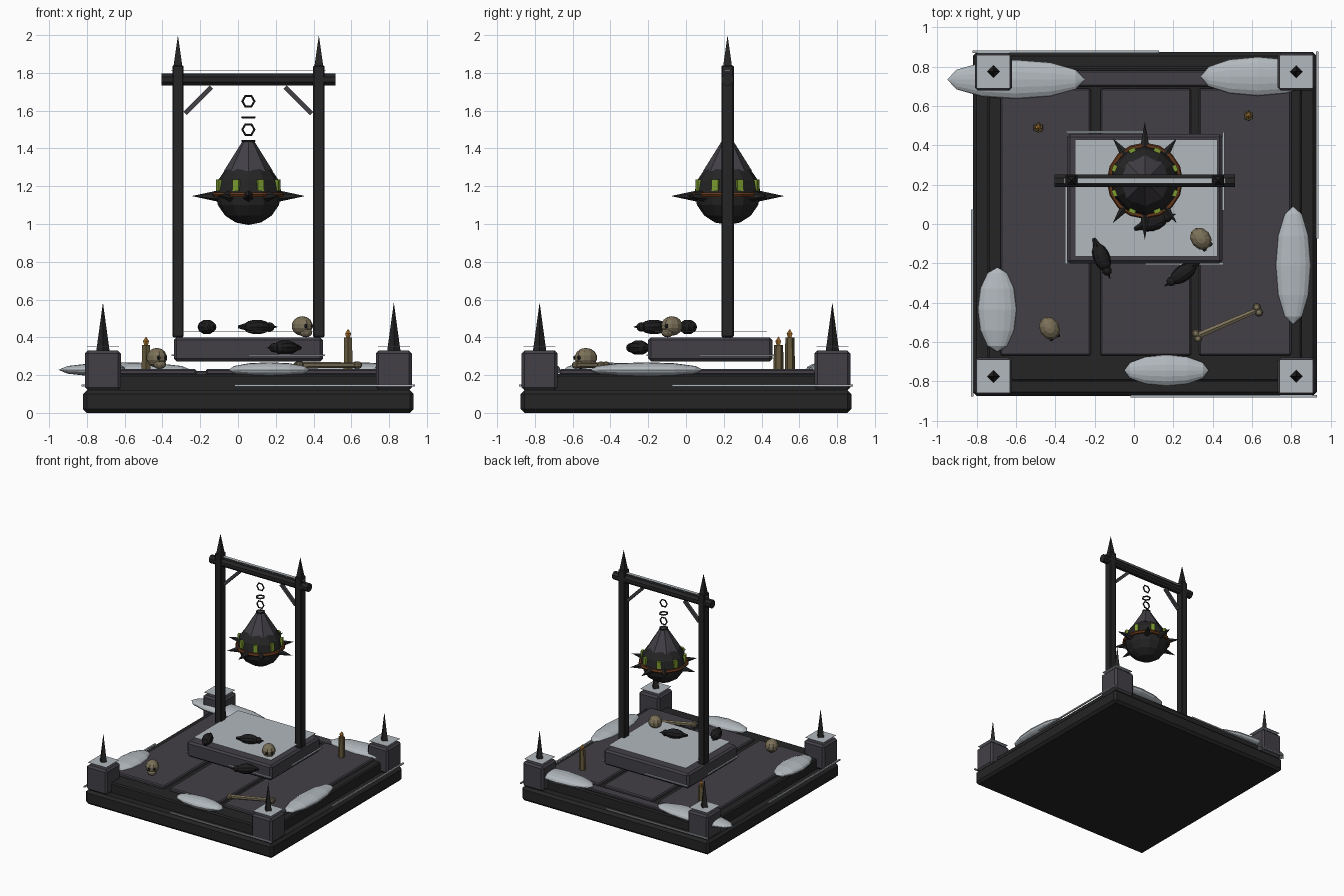
import bpy, bmesh
from math import sin, cos, pi, radians
from mathutils import Vector, Matrix

if "Cube" in bpy.data.objects:
    bpy.data.objects.remove(bpy.data.objects["Cube"])


def material(name, r, g, b):
    m = bpy.data.materials.new(name)
    m.use_nodes = True
    m.diffuse_color = (r, g, b, 1)
    m.node_tree.nodes["Principled BSDF"].inputs["Base Color"].default_value = (r, g, b, 1)
    return m


IRON = material("black iron", .018, .018, .018)
STONE = material("slate stone", .055, .051, .062)
SNOW = material("snow", .44, .48, .51)
RUST = material("rust", .13, .04, .012)
GLOW = material("green glow", .2, .32, .03)
BONE = material("old bone", .2, .165, .1)
WAX = material("candle wax", .13, .1, .045)
FLAME = material("flame", .5, .22, .04)
FEATHER = material("crow feather", .012, .012, .013)
CX, GY = .055, .22      # middle of the model in x, gallows line in y


def finish(name, bm, mat, matrix=Matrix()):
    mesh = bpy.data.meshes.new(name)
    bm.transform(matrix)
    bm.to_mesh(mesh)
    bm.free()
    mesh.materials.append(mat)
    ob = bpy.data.objects.new(name, mesh)
    bpy.context.collection.objects.link(ob)
    return ob


def box(name, x, y, z, mat, bevel=0.0):
    """Box from (min, max) pairs on each axis."""
    bm = bmesh.new()
    bmesh.ops.create_cube(bm, size=1)
    mid = Vector([(a + b) / 2 for a, b in (x, y, z)])
    size = [b - a for a, b in (x, y, z)]
    ob = finish(name, bm, mat, Matrix.Translation(mid) @ Matrix.Diagonal((*size, 1)))
    if bevel:
        mod = ob.modifiers.new("bevel", "BEVEL")
        mod.width, mod.segments = bevel, 1
    return ob


def rod(name, a, b, r1, r2, sides, mat, twist=0):
    """Tapered rod between two points."""
    a, b = Vector(a), Vector(b)
    bm = bmesh.new()
    bmesh.ops.create_cone(bm, cap_ends=True, segments=sides, radius1=r1, radius2=r2,
                          depth=(b - a).length)
    turn = (b - a).to_track_quat("Z", "Y").to_matrix().to_4x4()
    return finish(name, bm, mat, Matrix.Translation((a + b) / 2) @ turn @ Matrix.Rotation(twist, 4, "Z"))


def ball(name, at, size, mat, yaw=0, seg=10, rings=7, lengthwise=False):
    """Ellipsoid; lengthwise puts its poles on its own x axis."""
    bm = bmesh.new()
    bmesh.ops.create_uvsphere(bm, u_segments=seg, v_segments=rings, radius=1)
    if lengthwise:
        bm.transform(Matrix.Rotation(pi / 2, 4, "Y"))
    return finish(name, bm, mat, Matrix.Translation(at) @ Matrix.Rotation(radians(yaw), 4, "Z")
                  @ Matrix.Diagonal((*size, 1)))


def ring(name, at, major, minor, sides, mat, upright=False):
    bm = bmesh.new()
    loops = []
    for i in range(sides):
        a = 2 * pi * i / sides
        loops.append([bm.verts.new(((major + minor * cos(t)) * cos(a),
                                    (major + minor * cos(t)) * sin(a), minor * sin(t)))
                      for t in [k * pi / 3 for k in range(6)]])
    for i in range(sides):
        p, q = loops[i], loops[(i + 1) % sides]
        for k in range(6):
            n = (k + 1) % 6
            bm.faces.new((p[k], q[k], q[n], p[n]))
    turn = Matrix.Rotation(pi / 2 if upright else 0, 4, "X")
    return finish(name, bm, mat, Matrix.Translation(at) @ turn)


def around(half):
    return (CX - half, CX + half)


# Plinth, step and floor slabs
box("plinth", around(.875), (-.875, .875), (0, .12), IRON, .02)
box("step", around(.8), (-.8, .8), (.11, .205), IRON, .01)
for i, x in enumerate([(-.68, -.22), (-.17, .29), (.33, .8)]):
    box(f"floor_slab_{i}", x, (-.67, .69), (.2, .232), STONE, .008)
box("back_slab", (-.6, .71), (.7, .78), (.2, .222), STONE, .006)

# Corner posts with spikes and snow sheets
for sx in (-1, 1):
    for sy in (-1, 1):
        x, y = CX + sx * .77, sy * .775
        box("corner_post", (x - .095, x + .095), (y - .095, y + .095), (.12, .33), STONE, .015)
        rod("corner_spike", (x, y, .33), (x, y, .585), .035, 0, 4, IRON)
        box("post_snow", (x - .085, x + .085), (y - .085, y + .085), (.35, .352), SNOW)


def ledge_snow(half_x, y0, y1, z, length):
    """Thin snow bars running partway along each side of a block."""
    x0, x1, t = CX - half_x, CX + half_x, .006
    for x, y in [((x1 - length, x1), (y0 - t, y0 + t)), ((x0, x0 + length), (y1 - t, y1 + t)),
                 ((x0 - t, x0 + t), (y0, y0 + length)), ((x1 - t, x1 + t), (y1 - length, y1))]:
        box("ledge_snow", x, y, (z - .005, z + .005), SNOW)


ledge_snow(.877, -.877, .877, .145, .95)
ledge_snow(.4, -.203, .468, .305, .4)

# Altar with a sheet of snow over it
box("altar", around(.395), (-.2, .457), (.272, .4), STONE, .015)
box("altar_snow", (-.3, .425), (-.165, .43), (.428, .432), SNOW)

# Gallows frame
for s in (-1, 1):
    x = CX + s * .373
    box("gallows_post", (x - .03, x + .03), (GY - .033, GY + .033), (.4, 1.84), IRON, .006)
    rod("gallows_spike", (x, GY, 1.8), (x, GY, 2), .04, 0, 4, IRON, pi / 4)
    rod("brace", (CX + s * .335, GY, 1.585), (CX + s * .195, GY, 1.725), .017, .017, 4, STONE, pi / 4)
rod("cross_beam", (CX - .46, GY, 1.765), (CX + .46, GY, 1.765), .034, .034, 8, IRON, pi / 8)
box("beam_snow", around(.41), (GY - .014, GY + .014), (1.812, 1.815), SNOW)

# Chain links
for i, z in enumerate((1.65, 1.565, 1.5, 1.44)):
    ring("chain_link", (CX, GY, z), .032, .006, 6, IRON, upright=i % 2 == 0)

# Hanging spiked lantern
ball("lantern_body", (CX, GY, 1.165), (.175, .175, .17), IRON, seg=12, rings=8)
rod("lantern_roof", (CX, GY, 1.28), (CX, GY, 1.44), .13, .03, 8, STONE)
ring("rust_band", (CX, GY, 1.155), .18, .014, 16, RUST)
for a in (0, 53, 90, 127, 180, 233, 270, 307):
    d = Vector((cos(radians(a)), sin(radians(a)), 0))
    c = Vector((CX, GY, 1.148))
    tip = .3 if a % 90 == 0 else .27
    rod("lantern_spike", c + d * .16, c + d * tip, .03, 0, 6, IRON)
for i in range(8):
    a = pi / 8 + i * pi / 4
    bm = bmesh.new()
    bmesh.ops.create_cube(bm, size=1)
    finish("glowing_window", bm, GLOW,
           Matrix.Translation((CX + .167 * cos(a), GY + .167 * sin(a), 1.205))
           @ Matrix.Rotation(a, 4, "Z") @ Matrix.Diagonal((.02, .035, .06, 1)))

# Snow drifts
for x, y, length, width, yaw in [(-.6, .735, .35, .1, 0), (.63, .75, .29, .1, 0),
                                 (.81, -.21, .3, .09, 90), (-.695, -.435, .215, .1, 90),
                                 (.165, -.745, .215, .08, 0)]:
    ball("snow_drift", (x, y, .228), (length, width, .04), SNOW, yaw, 16, 6, True)

# Skulls
for x, y, z, yaw in [(-.43, -.53, .232, -60), (.34, -.075, .4, -50)]:
    d = Vector((cos(radians(yaw)), sin(radians(yaw)), 0))
    c = Vector((x, y, z + .06))
    ball("skull", c, (.063, .052, .052), BONE, yaw)
    ball("skull_jaw", c + d * .03 - Vector((0, 0, .035)), (.032, .035, .025), BONE, yaw)
    side = Vector((-d.y, d.x, 0)) * .02
    for s in (-1, 1):
        ball("eye_socket", c + d * .054 + side * s, (.01, .012, .012), IRON, yaw, 6, 4)

# Crows: body, head, beak and tail
for x, y, z, yaw in [(-.165, -.17, .455, -68), (.1, .01, .455, 20), (.25, -.25, .345, 215)]:
    d = Vector((cos(radians(yaw)), sin(radians(yaw)), 0))
    c = Vector((x, y, z))
    ball("crow_body", c, (.075, .043, .04), FEATHER, yaw, 10, 7, True)
    ball("crow_head", c + d * .072, (.027, .025, .025), FEATHER, yaw, 8, 6)
    rod("crow_beak", c + d * .09, c + d * .12, .01, 0, 5, FEATHER)
    rod("crow_tail", c - d * .05, c - d * .105, .025, .008, 5, FEATHER)

# Candles
for x, y, top in [(-.487, .49, .36), (.583, .55, .4)]:
    rod("candle", (x, y, .23), (x, y, top), .027, .024, 6, WAX)
    rod("candle_flame", (x, y, top - .002), (x, y, top + .02), .01, .017, 5, FLAME)
    rod("flame_tip", (x, y, top + .02), (x, y, top + .045), .017, 0, 5, FLAME)

# Long bone with knobbed ends
a, b = Vector((.32, -.57, .253)), Vector((.63, -.437, .253))
rod("bone_shaft", a, b, .018, .014, 6, BONE)
across = Vector((b.y - a.y, a.x - b.x, 0)).normalized() * .014
for end in (a, b):
    for s in (-1, 1):
        ball("bone_knob", end + across * s, (.022, .022, .02), BONE, 0, 8, 5)
